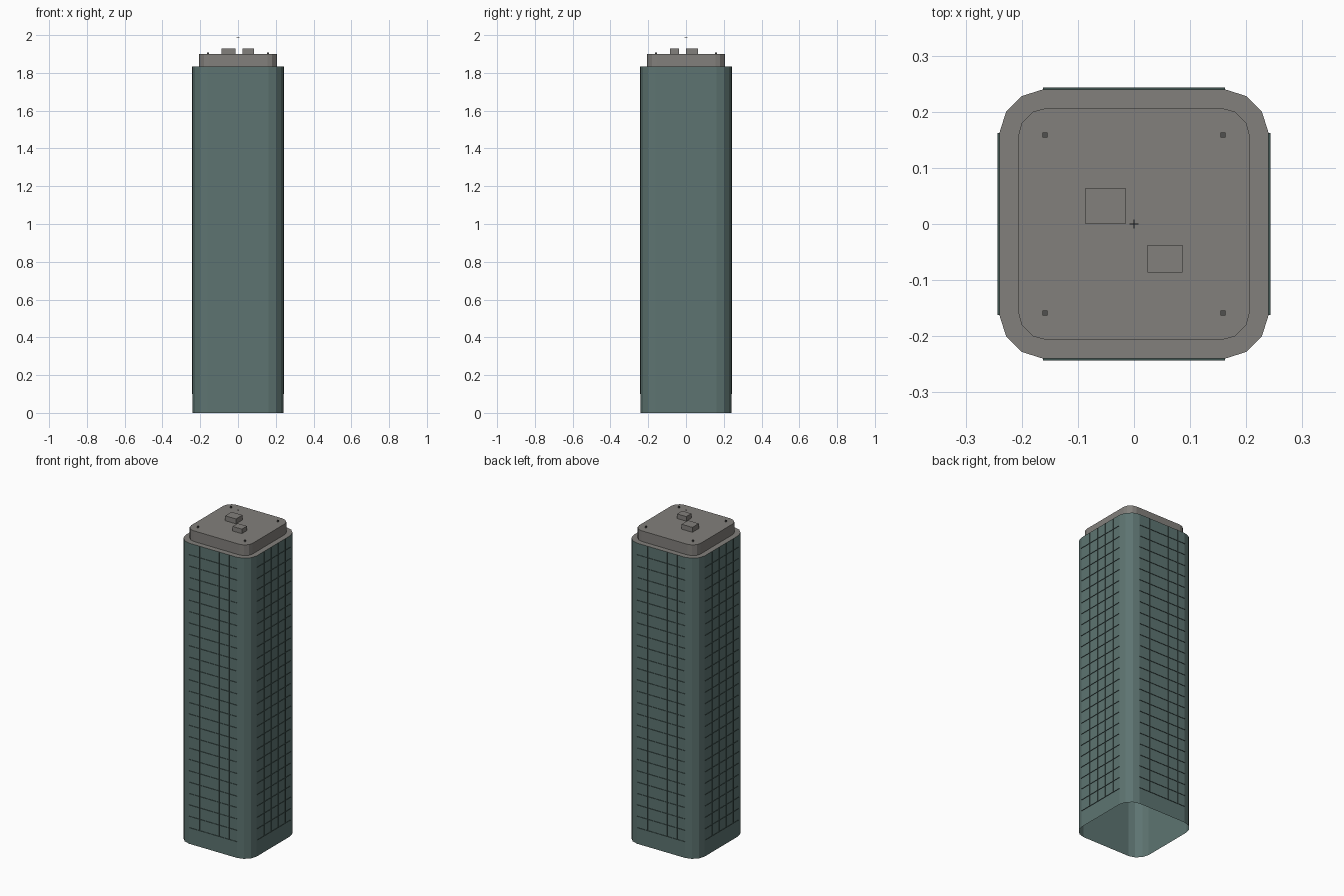
import bpy, bmesh
from mathutils import Matrix
from math import pi

if "Cube" in bpy.data.objects:
    bpy.data.objects.remove(bpy.data.objects["Cube"])


def material(name, rgb):
    m = bpy.data.materials.new(name)
    m.use_nodes = True
    m.diffuse_color = (*rgb, 1)
    bsdf = m.node_tree.nodes["Principled BSDF"]
    bsdf.inputs["Base Color"].default_value = (*rgb, 1)
    bsdf.inputs["Roughness"].default_value = 0.8
    return m


teal = material("teal wall", (0.11, 0.175, 0.165))
dark_teal = material("dark teal fin", (0.05, 0.09, 0.083))
grey = material("roof grey", (0.225, 0.215, 0.2))
dark = material("dark metal", (0.08, 0.08, 0.078))

WALL_TOP, ROOF_TOP, HALF = 1.835, 1.9, 0.24


def finish(name, bm, *mats):
    mesh = bpy.data.meshes.new(name)
    bm.to_mesh(mesh)
    bm.free()
    for m in mats:
        mesh.materials.append(m)
    obj = bpy.data.objects.new(name, mesh)
    bpy.context.collection.objects.link(obj)
    return obj


def rounded_tower(name, corner, z0, z1, side_mat, top_mat):
    """Open-bottomed prism; corner lists the points of the +x +y corner."""
    bm = bmesh.new()
    ring = []
    for k in range(4):
        turn = Matrix.Rotation(k * pi / 2, 3, 'Z')
        ring += [bm.verts.new(turn @ Matrix.Identity(3) @ p) for p in
                 [bpy_vec(x, y, z0) for x, y in corner]]
    base = bm.faces.new(ring)
    ext = bmesh.ops.extrude_face_region(bm, geom=[base], use_keep_orig=True)
    top_verts = [g for g in ext["geom"] if isinstance(g, bmesh.types.BMVert)]
    bmesh.ops.translate(bm, verts=top_verts, vec=(0, 0, z1 - z0))
    bmesh.ops.recalc_face_normals(bm, faces=bm.faces)
    low = [f for f in bm.faces if all(abs(v.co.z - z0) < 1e-5 for v in f.verts)]
    bmesh.ops.delete(bm, geom=low, context='FACES_ONLY')
    bm.normal_update()
    for f in bm.faces:
        up = all(abs(v.co.z - z1) < 1e-5 for v in f.verts)
        f.material_index = 1 if up else 0
        if up and f.normal.z < 0:
            f.normal_flip()
    return finish(name, bm, side_mat, top_mat)


def bpy_vec(x, y, z):
    return Matrix.Translation((x, y, z)).to_translation()


def box(name, x0, x1, y0, y1, z0, z1, mat):
    bm = bmesh.new()
    bmesh.ops.create_cube(bm, size=1)
    bmesh.ops.scale(bm, verts=bm.verts, vec=(x1 - x0, y1 - y0, z1 - z0))
    bmesh.ops.translate(bm, verts=bm.verts,
                        vec=((x0 + x1) / 2, (y0 + y1) / 2, (z0 + z1) / 2))
    return finish(name, bm, mat)


# Main shaft and set-back roof block
rounded_tower("tower_shaft", [(HALF, 0.162), (0.228, 0.2), (0.2, 0.228), (0.162, HALF)],
              0, WALL_TOP, teal, grey)
rounded_tower("roof_block", [(0.207, 0.155), (0.2, 0.18), (0.18, 0.2), (0.155, 0.207)],
              WALL_TOP, ROOF_TOP, grey, grey)

# Paper-thin fins standing out from each wall
FIN_LOW, FIN_WIDE, FIN_OUT = 0.1, 0.162, 0.2435
FLOORS = 25
for side, label in enumerate(("front", "left", "back", "right")):
    bm = bmesh.new()

    def quad(*pts):
        bm.faces.new([bm.verts.new(p) for p in pts])

    for i in range(FLOORS):
        z = FIN_LOW + i * (WALL_TOP - FIN_LOW) / FLOORS
        quad((-FIN_WIDE, -FIN_OUT, z), (FIN_WIDE, -FIN_OUT, z),
             (FIN_WIDE, -HALF, z), (-FIN_WIDE, -HALF, z))
    for i in range(4):
        x = -0.09 + i * 0.0665
        quad((x, -FIN_OUT, FIN_LOW), (x, -HALF, FIN_LOW),
             (x, -HALF, WALL_TOP), (x, -FIN_OUT, WALL_TOP))
    bmesh.ops.rotate(bm, verts=bm.verts, cent=(0, 0, 0),
                     matrix=Matrix.Rotation(side * pi / 2, 3, 'Z'))
    finish(label + "_fins", bm, dark_teal)

# Rooftop machine housings
box("large_roof_housing", -0.087, -0.014, 0.001, 0.063, ROOF_TOP, 1.93, grey)
box("small_roof_housing", 0.024, 0.086, -0.086, -0.037, ROOF_TOP, 1.928, grey)

# Corner roof lamps
for sx in (-1, 1):
    for sy in (-1, 1):
        x, y, r = sx * 0.159, sy * 0.159, 0.0045
        box("roof_lamp", x - r, x + r, y - r, y + r, ROOF_TOP, 1.909, dark)

# Hair-thin mast with a small crossbar
r = 0.0005
box("mast", -r, r, -r, r, ROOF_TOP, 2, dark)
box("mast_crossbar_x", -0.008, 0.008, -r, r, 1.988, 1.989, dark)
box("mast_crossbar_y", -r, r, -0.008, 0.008, 1.988, 1.989, dark)
